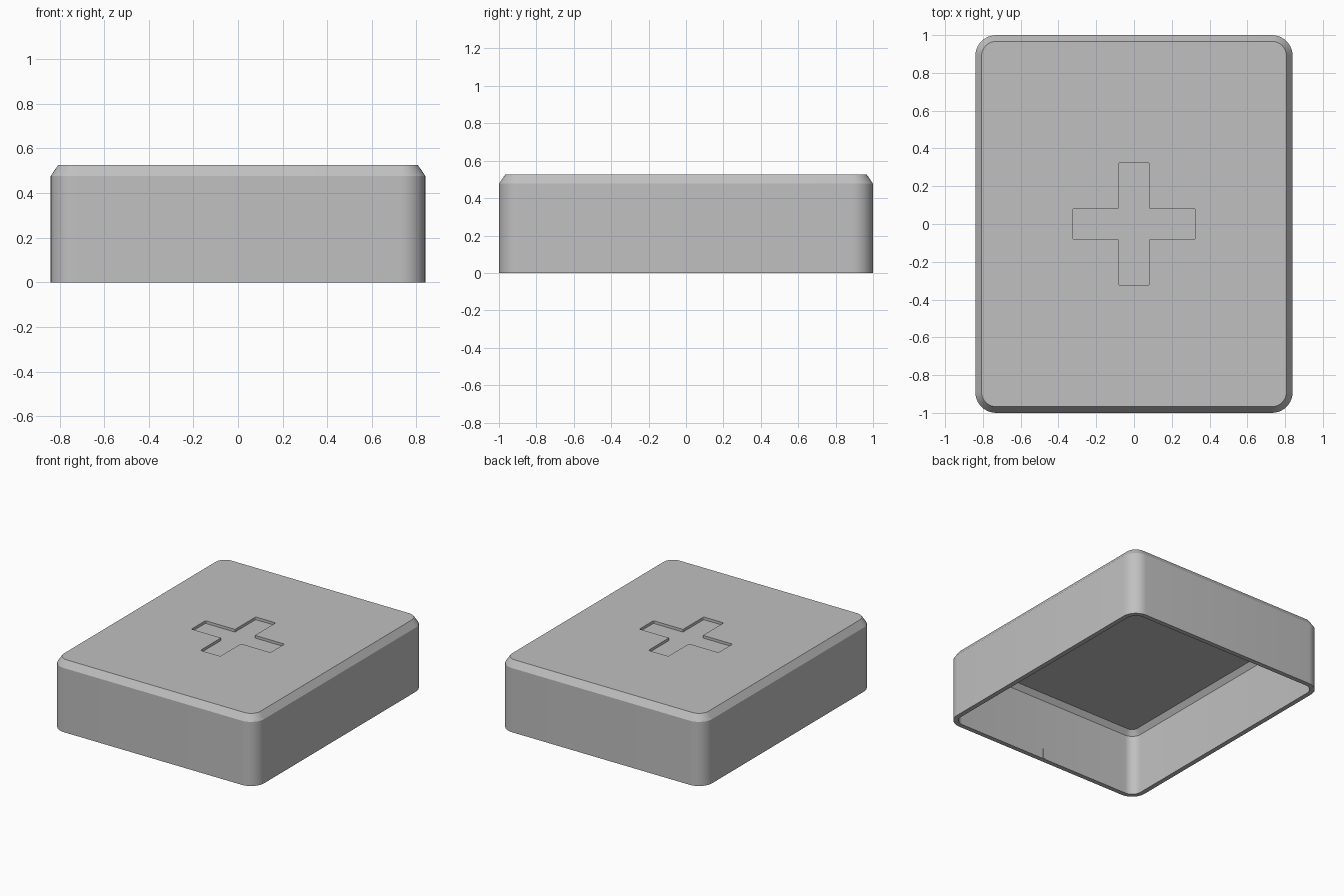
import bpy, bmesh
from math import sin, cos, pi, radians

if "Cube" in bpy.data.objects:
    bpy.data.objects.remove(bpy.data.objects["Cube"], do_unlink=True)

HALF_X, HALF_Y, HEIGHT, RADIUS = 0.84, 1.0, 0.525, 0.11
WALL = 0.035
RECESS_DEPTH = 0.02

grey = bpy.data.materials.new("plain grey")
grey.use_nodes = True
grey.diffuse_color = (0.53, 0.53, 0.53, 1)
grey.node_tree.nodes["Principled BSDF"].inputs["Base Color"].default_value = grey.diffuse_color


def finish(bm, name):
    bmesh.ops.recalc_face_normals(bm, faces=bm.faces)
    mesh = bpy.data.meshes.new(name)
    bm.to_mesh(mesh)
    bm.free()
    mesh.materials.append(grey)
    obj = bpy.data.objects.new(name, mesh)
    bpy.context.collection.objects.link(obj)
    return obj


def rounded_ring(bm, inset, z, steps=10):
    """Rounded rectangle of vertices, set in from the outer outline."""
    ring = []
    r = RADIUS - inset
    corners = ((1, 1), (-1, 1), (-1, -1), (1, -1))
    for i, (sx, sy) in enumerate(corners):
        for k in range(steps + 1):
            a = (i + k / steps) * pi / 2
            ring.append(bm.verts.new((sx * (HALF_X - RADIUS) + r * cos(a),
                                      sy * (HALF_Y - RADIUS) + r * sin(a), z)))
    return ring


def box(name, size, centre):
    bm = bmesh.new()
    bmesh.ops.create_cube(bm, size=1)
    for v in bm.verts:
        v.co = [c + p * s for c, p, s in zip(centre, v.co, size)]
    return finish(bm, name)


# Hollow lid: ceiling, inner chamfer, inner wall, rim, outer wall, chamfer, top
bm = bmesh.new()
profile = ((0.065, 0.495), (WALL, 0.458), (WALL, 0), (0, 0), (0, 0.477), (0.033, HEIGHT))
rings = [rounded_ring(bm, inset, z) for inset, z in profile]
for lower, upper in zip(rings, rings[1:]):
    for i in range(len(lower)):
        j = (i + 1) % len(lower)
        bm.faces.new((lower[i], lower[j], upper[j], upper[i]))
bm.faces.new(rings[0])
bm.faces.new(rings[-1])
lid = finish(bm, "lid_shell")

# Cross-shaped cutter with slightly softened corners
ARM, REACH = 0.082, 0.325
quarter = ((REACH, -ARM), (REACH, ARM), (ARM, ARM))
outline = []
for turn in range(4):
    for x, y in quarter:
        for _ in range(turn):
            x, y = -y, x
        outline.append((x, y, HEIGHT - RECESS_DEPTH))
bm = bmesh.new()
base = bm.faces.new([bm.verts.new(p) for p in outline])
raised = bmesh.ops.extrude_face_region(bm, geom=[base])["geom"]
bmesh.ops.translate(bm, vec=(0, 0, 0.1),
                    verts=[g for g in raised if isinstance(g, bmesh.types.BMVert)])
uprights = [e for e in bm.edges
            if abs(e.verts[0].co.z - e.verts[1].co.z) > 0.05
            and max(abs(e.verts[0].co.x), abs(e.verts[0].co.y)) > 0.3]
bmesh.ops.bevel(bm, geom=uprights, offset=0.008, segments=3, profile=0.5, affect='EDGES')
cutter = finish(bm, "cross_cutter")
cutter.hide_render = True

# Cut the shallow cross into the top
cut = lid.modifiers.new("cross recess", 'BOOLEAN')
cut.operation = 'DIFFERENCE'
cut.solver = 'EXACT'
cut.object = cutter
bpy.ops.object.select_all(action='DESELECT')
lid.select_set(True)
bpy.context.view_layer.objects.active = lid
bpy.ops.object.modifier_apply(modifier=cut.name)
bpy.data.objects.remove(cutter, do_unlink=True)
bpy.ops.object.shade_smooth_by_angle(angle=radians(25))

# Tiny locating rib inside the front wall
box("locating_rib", (0.012, 0.012, 0.08), (0, -HALF_Y + WALL, 0.04))
